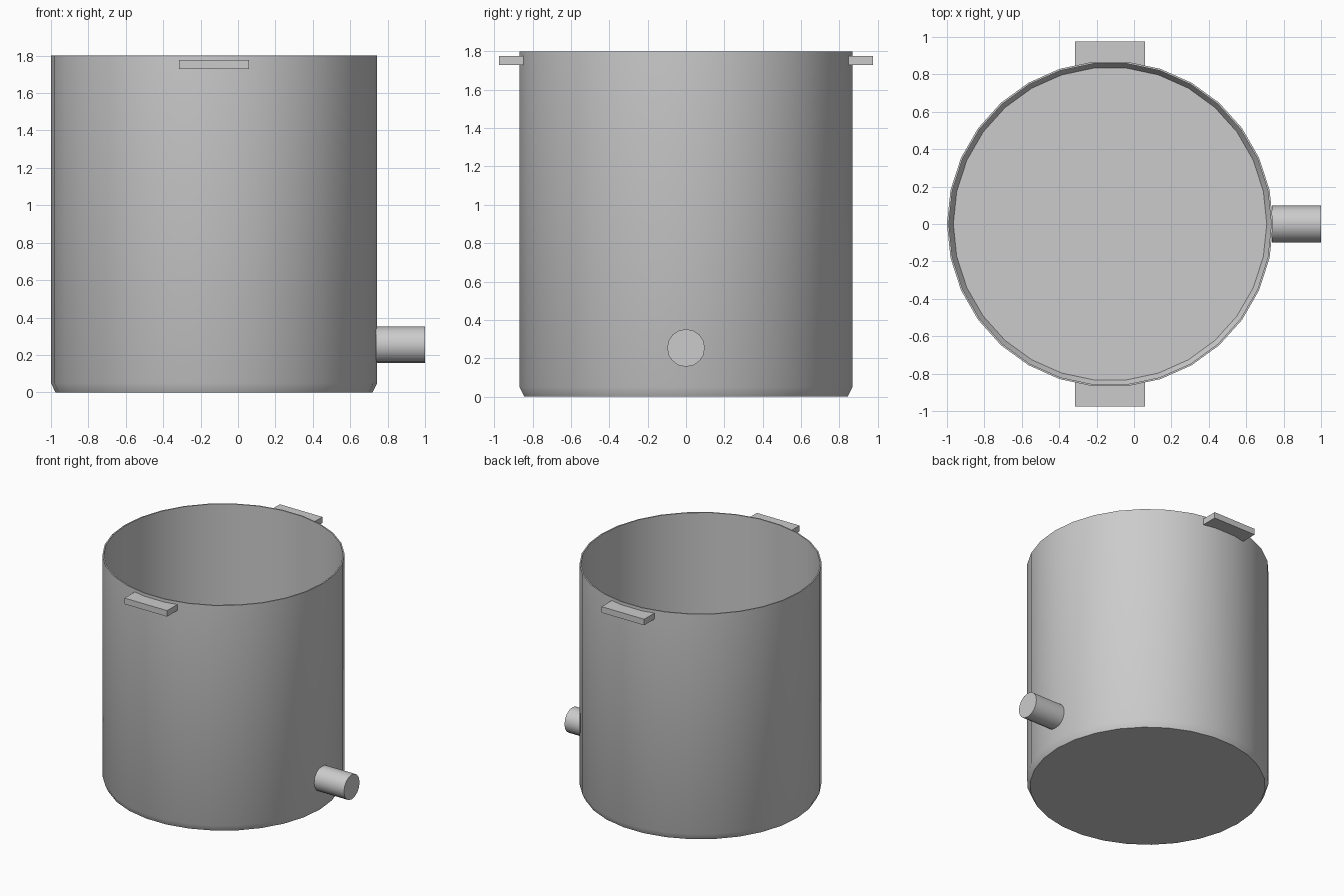
import bpy
import bmesh
from math import cos, sin, tau, radians
from mathutils import Matrix

cube = bpy.data.objects.get("Cube")
if cube:
    bpy.data.objects.remove(cube, do_unlink=True)

# Single grey metal
metal = bpy.data.materials.new("grey metal")
metal.use_nodes = True
grey = (0.6, 0.6, 0.6, 1.0)
metal.diffuse_color = grey
metal.node_tree.nodes["Principled BSDF"].inputs["Base Color"].default_value = grey

CENTRE_X = -0.128
RADIUS = 0.872
SIDES = 30
HEIGHT = 1.8


def finish(name, bm, smooth=False):
    bmesh.ops.recalc_face_normals(bm, faces=bm.faces)
    mesh = bpy.data.meshes.new(name)
    bm.to_mesh(mesh)
    bm.free()
    mesh.materials.append(metal)
    obj = bpy.data.objects.new(name, mesh)
    bpy.context.collection.objects.link(obj)
    if smooth:
        bpy.ops.object.select_all(action="DESELECT")
        obj.select_set(True)
        bpy.context.view_layer.objects.active = obj
        bpy.ops.object.shade_smooth_by_angle(angle=radians(30))
    return obj


def lathe(name, profile, sides, matrix):
    """Revolve (radius, height) points and cap both ends."""
    bm = bmesh.new()
    rings = [[bm.verts.new((r * cos(tau * i / sides), r * sin(tau * i / sides), z))
              for i in range(sides)] for r, z in profile]
    for low, high in zip(rings, rings[1:]):
        for i in range(sides):
            j = (i + 1) % sides
            bm.faces.new((low[i], low[j], high[j], high[i]))
    bm.faces.new(rings[0])
    bm.faces.new(rings[-1])
    bm.transform(matrix)
    return finish(name, bm, smooth=True)


# Open pot: chamfered foot, thin wall, rim and inner floor
inner = RADIUS - 0.01
lathe("pot_body",
      [(RADIUS - 0.024, 0), (RADIUS, 0.05), (RADIUS, HEIGHT),
       (inner, HEIGHT), (inner, 0.05), (inner - 0.024, 0.01)],
      SIDES, Matrix.Translation((CENTRE_X, 0, 0)))

# Outlet pipe, closed at both ends
lathe("outlet_pipe", [(0.098, 0.738), (0.098, 1.0)], 16,
      Matrix.Translation((0, 0, 0.254)) @ Matrix.Rotation(tau / 4, 4, "Y"))

# Flat handles whose inner edge follows the wall
outline = [(-0.187, 0.975), (-0.187, 0.843), (-0.091, 0.863),
           (0.091, 0.863), (0.187, 0.843), (0.187, 0.975)]
for name, side in (("front_handle", -1), ("back_handle", 1)):
    bm = bmesh.new()
    face = bm.faces.new([bm.verts.new((CENTRE_X + x, side * y, 1.728))
                         for x, y in outline])
    top = bmesh.ops.extrude_face_region(bm, geom=[face], use_keep_orig=True)
    bmesh.ops.translate(bm, vec=(0, 0, 0.048),
                        verts=[v for v in top["geom"] if isinstance(v, bmesh.types.BMVert)])
    finish(name, bm)
